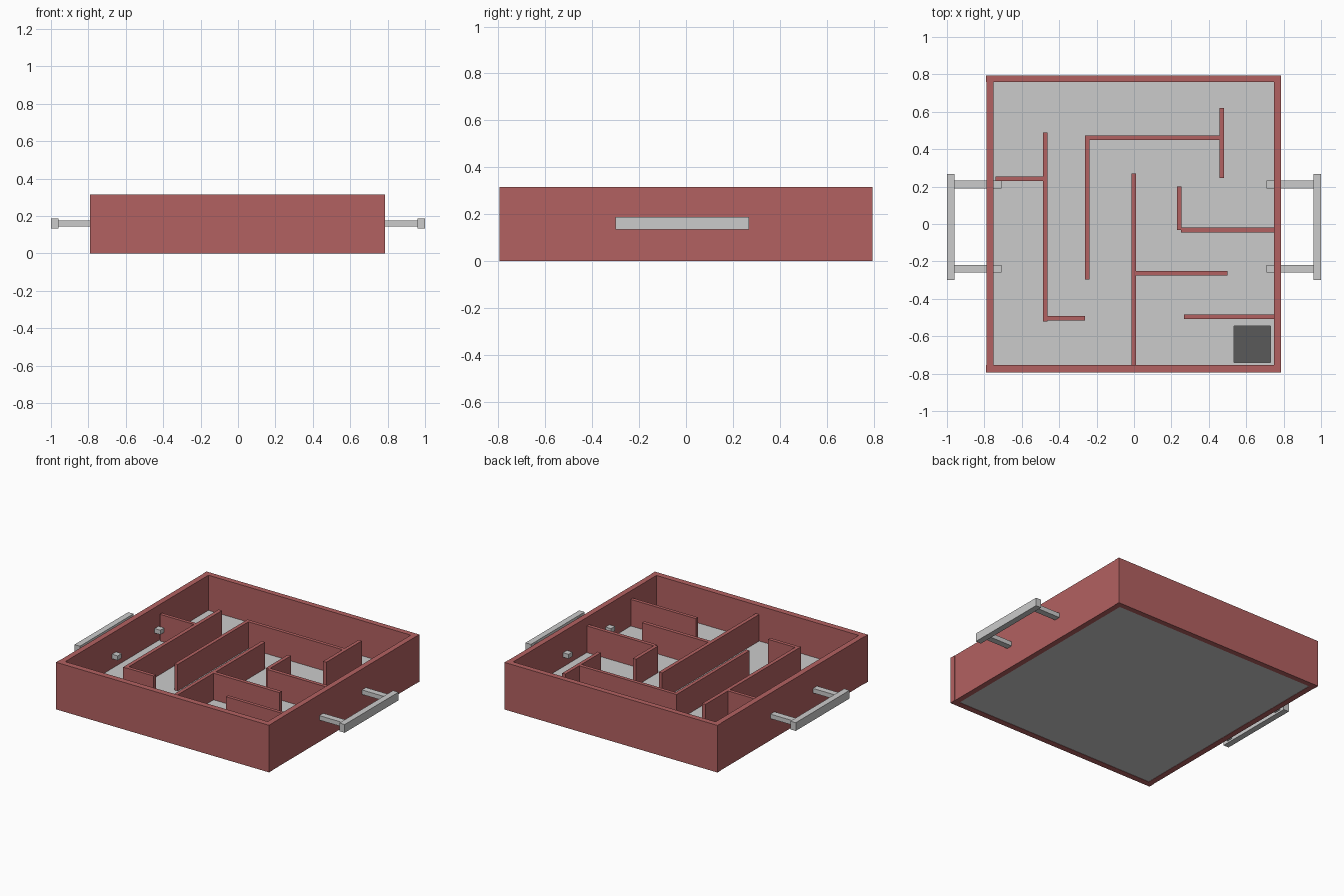
import bpy

if "Cube" in bpy.data.objects:
    bpy.data.objects.remove(bpy.data.objects["Cube"])

FLOOR_Z = 0.08


def material(name, color):
    m = bpy.data.materials.new(name)
    m.diffuse_color = (*color, 1)
    m.use_nodes = True
    m.node_tree.nodes["Principled BSDF"].inputs["Base Color"].default_value = m.diffuse_color
    return m


red = material("red_wall", (0.45, 0.12, 0.12))
dark = material("dark_goal", (0.1, 0.1, 0.1))


def box(name, x0, x1, y0, y1, z0, z1, mat=None):
    bpy.ops.mesh.primitive_cube_add(
        size=1, location=((x0 + x1) / 2, (y0 + y1) / 2, (z0 + z1) / 2))
    ob = bpy.context.object
    ob.name = name
    ob.scale = (x1 - x0, y1 - y0, z1 - z0)
    bpy.ops.object.transform_apply(location=False, rotation=False, scale=True)
    if mat:
        ob.data.materials.append(mat)
    return ob


# floor slab with a square goal pit in the front right corner
floor = box("floor", -0.755, 0.755, -0.765, 0.765, 0.002, FLOOR_Z)
cutter = box("goal_cutter", 0.535, 0.73, -0.74, -0.545, 0.01, 0.2)
cutter.hide_render = True
cutter.hide_set(True)
cut = floor.modifiers.new("goal_pit", 'BOOLEAN')
cut.operation = 'DIFFERENCE'
cut.solver = 'EXACT'
cut.object = cutter
box("goal_plate", 0.535, 0.73, -0.74, -0.545, 0.006, 0.014, dark)

# outer walls
box("front_wall", -0.79, 0.787, -0.795, -0.755, 0, 0.315, red)
box("back_wall", -0.79, 0.787, 0.758, 0.795, 0, 0.315, red)
box("left_wall", -0.788, -0.75, -0.755, 0.758, 0, 0.315, red)
box("right_wall", 0.748, 0.785, -0.755, 0.758, 0, 0.315, red)

# maze walls: x range, y range
maze = [
    (-0.487, -0.462, -0.52, 0.49),
    (-0.74, -0.487, 0.23, 0.253),
    (-0.487, -0.262, -0.517, -0.493),
    (-0.262, -0.238, -0.297, 0.474),
    (-0.238, 0.458, 0.45, 0.474),
    (0.458, 0.482, 0.245, 0.62),
    (-0.013, 0.012, -0.755, 0.27),
    (0.012, 0.50, -0.275, -0.25),
    (0.229, 0.253, -0.032, 0.20),
    (0.25, 0.748, -0.045, -0.02),
    (0.266, 0.748, -0.508, -0.485),
]
for i, (x0, x1, y0, y1) in enumerate(maze):
    box(f"maze_wall_{i + 1}", x0, x1, y0, y1, FLOOR_Z - 0.01, 0.258, red)

# handles on both sides, arms run through the side walls
for side, s in (("left", -1), ("right", 1)):
    x = sorted((s * 0.96, s * 1.0))
    box(f"{side}_handle_grip", *x, -0.30, 0.268, 0.133, 0.188)
    x = sorted((s * 0.708, s * 0.965))
    for end, y in (("front", -0.239), ("back", 0.211)):
        box(f"{side}_{end}_handle_arm", *x, y - 0.021, y + 0.021, 0.145, 0.175)
